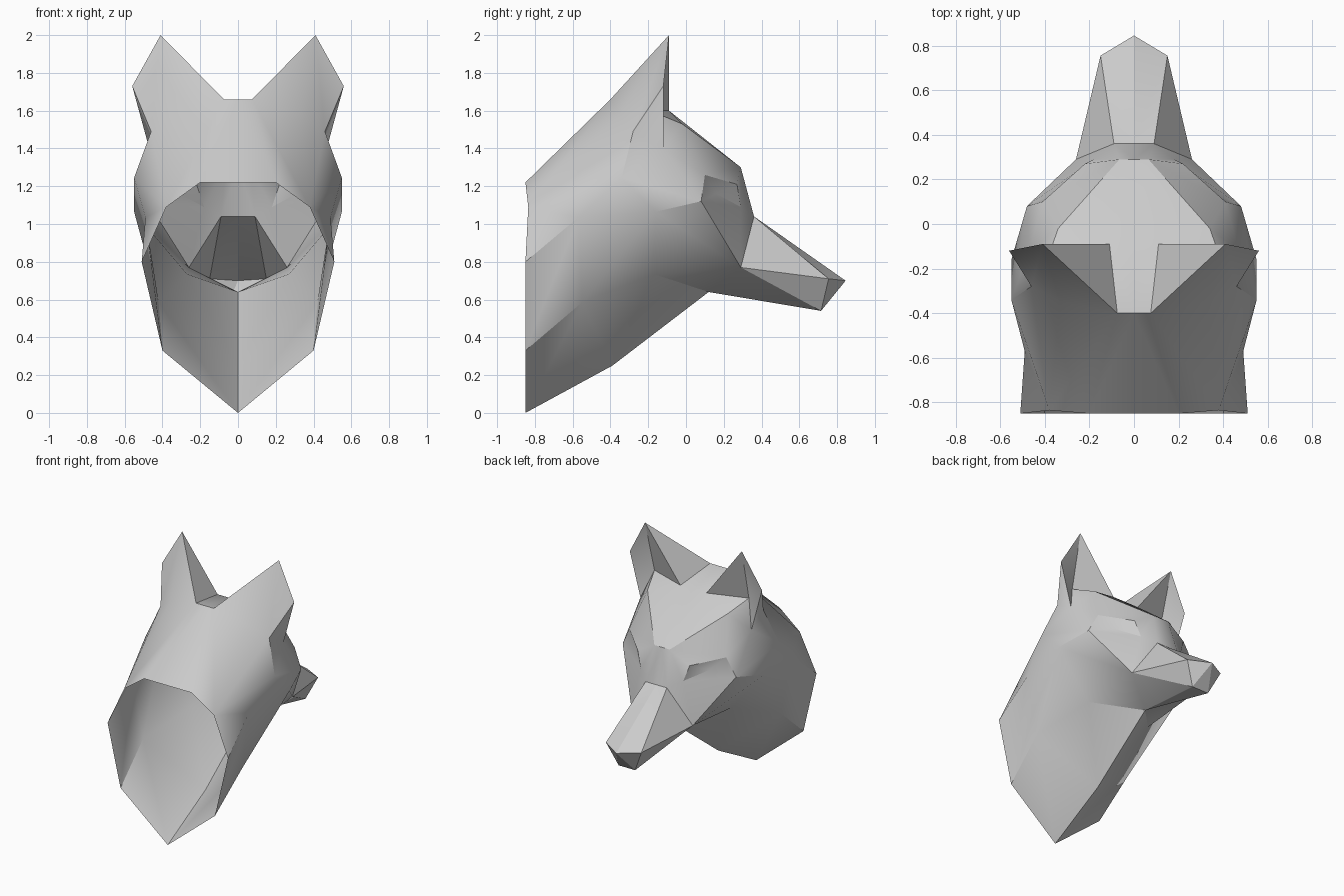
import bpy, bmesh
from mathutils import Vector

if "Cube" in bpy.data.objects:
    bpy.data.objects.remove(bpy.data.objects["Cube"])

bm = bmesh.new()


def face(points):
    """Add one polygon, dropping repeated points."""
    unique = list(dict.fromkeys(points))
    if len(unique) > 2:
        bm.faces.new([bm.verts.new(p) for p in unique])


def loft(a, b):
    """Bridge two profiles with the same number of points."""
    for i in range(len(a) - 1):
        face((a[i], a[i + 1], b[i + 1], b[i]))


def fan(centre, ring):
    """Triangles from a centre point to a ring of points."""
    for p, q in zip(ring, ring[1:]):
        face((centre, p, q))


# Shared landmarks on one half of the head
throat, throat_low = (0, .12, .64), (0, -.39, .25)
neck_low, neck_mid = (.42, -.55, .585), (.49, -.57, 1.035)
temple, cheek = (.55, -.34, 1.245), (.55, -.16, 1.065)
jaw, mouth = (.27, -.17, .735), (.26, .29, .77)
ear_tip, ear_out = (.41, -.09, 2.0), (.56, -.12, 1.73)
ear_back, ear_ridge = (.46, -.28, 1.49), (.33, -.35, 1.58)
ear_low, ear_front = (.47, -.12, 1.4), (.34, -.02, 1.53)
crown, crown_mid = (.075, -.4, 1.66), (0, -.4, 1.66)
hairline, hairline_mid = (.11, -.09, 1.6), (0, -.09, 1.6)
stop, stop_mid = (.065, .29, 1.3), (0, .29, 1.3)
bridge, bridge_mid = (.09, .36, 1.04), (0, .36, 1.04)
brow_in, brow_out = (.22, .27, 1.21), (.41, .1, 1.26)
eye_in, eye_out = (.18, .29, 1.09), (.48, .08, 1.12)

# Neck, open at the back
rim_side = (.38, -.835, 1.09)
rim = [(0, -.85, 0), (.4, -.85, .33), (.51, -.85, .8), rim_side, rim_side,
       rim_side, (.2, -.85, 1.22), (0, -.85, 1.22)]
loft(rim, [throat_low, neck_low, neck_mid, temple, ear_back, ear_ridge,
           crown, crown_mid])

# Throat and cheeks
loft([throat_low, neck_low, neck_mid, temple], [throat, jaw, cheek, cheek])
fan(mouth, [throat, jaw, cheek, eye_out])
face((temple, cheek, eye_out, ear_low))

# Ear: back, inner side and hollow front
fan(ear_tip, [ear_out, ear_back, ear_ridge, crown, hairline])
face((ear_out, ear_low, temple, ear_back))
fan((.4, -.19, 1.6), [ear_tip, ear_out, ear_low, ear_front, hairline, ear_tip])

# Crown and forehead
loft([crown_mid, hairline_mid, stop_mid, bridge_mid],
     [crown, hairline, stop, bridge])
fan(stop, [hairline, ear_front, brow_out, brow_in])
face((ear_low, ear_front, brow_out))
face((ear_low, brow_out, eye_out))

# Eye socket and its inner corner
fan((.31, .16, 1.16), [brow_out, brow_in, eye_in, eye_out, brow_out])
face((stop, brow_in, eye_in, bridge))
fan(mouth, [eye_out, eye_in, bridge])

# Muzzle and nose
nose_side, nose_tip = (.15, .755, .71), (0, .845, .7)
chin, chin_mid = (.07, .715, .54), (0, .715, .54)
face((bridge, nose_side, mouth))
fan(nose_side, [nose_tip, bridge_mid, bridge])
fan(chin, [throat, mouth, nose_side, nose_tip, chin_mid, throat])

# Mirror to the other side and weld the seams
half = bm.verts[:] + bm.edges[:] + bm.faces[:]
copy = bmesh.ops.duplicate(bm, geom=half)["geom"]
for v in copy:
    if isinstance(v, bmesh.types.BMVert):
        v.co = Vector((-v.co.x, v.co.y, v.co.z))
bmesh.ops.remove_doubles(bm, verts=bm.verts[:], dist=.001)
bmesh.ops.recalc_face_normals(bm, faces=bm.faces[:])
top = max(bm.faces, key=lambda f: f.calc_center_median().y)
if top.normal.y < 0:
    bmesh.ops.reverse_faces(bm, faces=bm.faces[:])

mesh = bpy.data.meshes.new("animal_head")
bm.to_mesh(mesh)
bm.free()
head = bpy.data.objects.new("animal_head", mesh)
bpy.context.collection.objects.link(head)
bpy.context.view_layer.objects.active = head
head.select_set(True)
bpy.ops.object.shade_smooth_by_angle(angle=.52)
